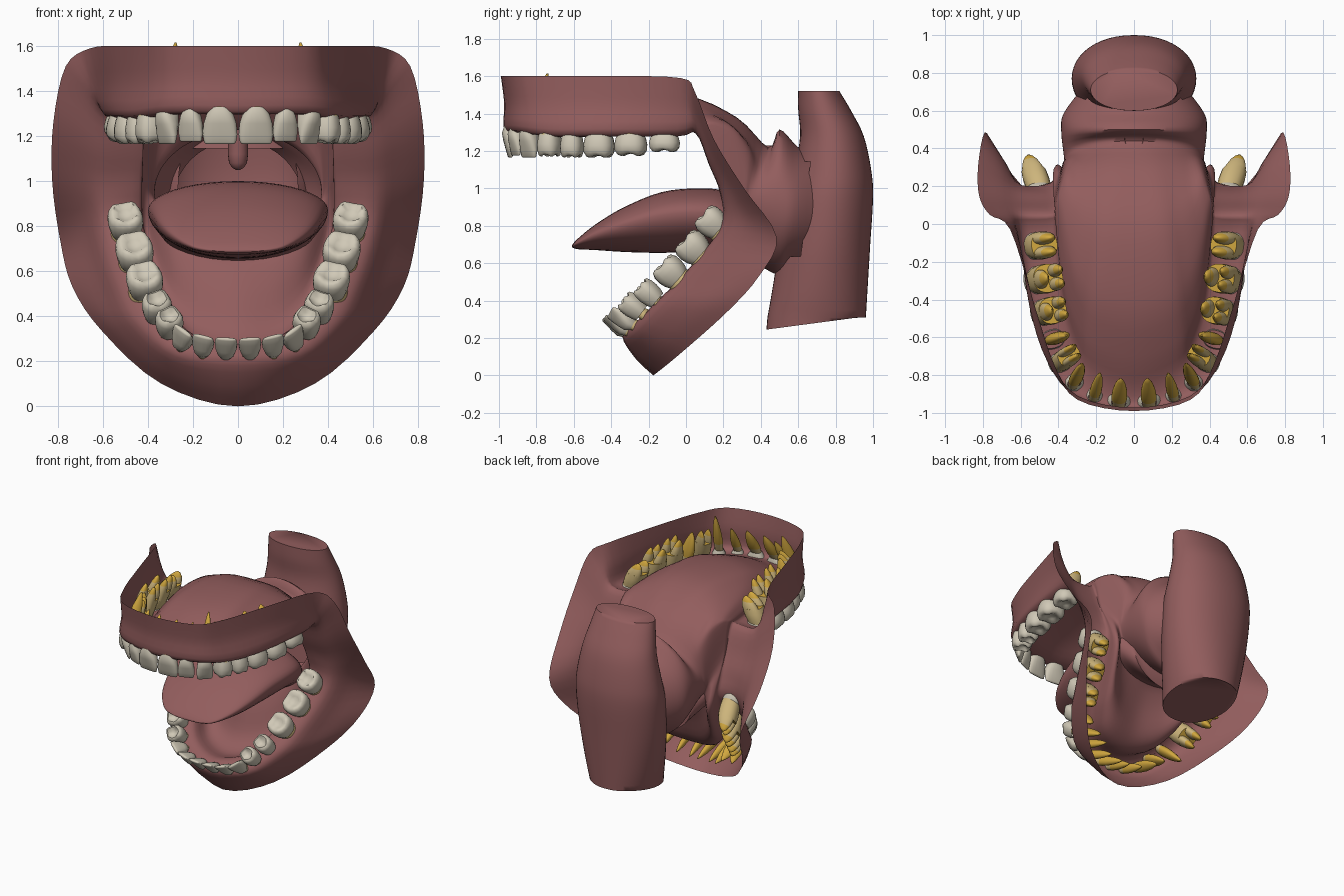
import bpy, bmesh, math
from mathutils import Vector as V

if "Cube" in bpy.data.objects:
    bpy.data.objects.remove(bpy.data.objects["Cube"])


def material(name, rgb):
    m = bpy.data.materials.new(name)
    m.diffuse_color = (*rgb, 1)
    m.use_nodes = True
    m.node_tree.nodes["Principled BSDF"].inputs["Base Color"].default_value = m.diffuse_color
    return m


GUM = material("gum_pink", (0.29, 0.11, 0.11))
ENAMEL = material("enamel_white", (0.63, 0.58, 0.47))
ROOT = material("root_tan", (0.61, 0.46, 0.20))
TIP = material("root_gold", (0.64, 0.39, 0.05))


def spline(pts, n, closed=False):
    """Catmull-Rom samples through the points."""
    m, out = len(pts), []
    for i in range(m if closed else m - 1):
        if closed:
            a, b, c, d = (pts[(i + k) % m] for k in (-1, 0, 1, 2))
        else:
            a, b, c, d = pts[max(i - 1, 0)], pts[i], pts[i + 1], pts[min(i + 2, m - 1)]
        for s in range(n):
            t = s / n
            out.append(0.5 * (2 * b + (c - a) * t + (2 * a - 5 * b + 4 * c - d) * t * t
                              + (3 * b - a - 3 * c + d) * t ** 3))
    return out if closed else out + [pts[-1]]


def loft(bm, rings, mats=None, cap_start=False, cap_end=False):
    vs = [[bm.verts.new(p) for p in r] for r in rings]
    n = len(vs[0])
    for k in range(len(vs) - 1):
        for i in range(n):
            j = (i + 1) % n
            f = bm.faces.new((vs[k][i], vs[k][j], vs[k + 1][j], vs[k + 1][i]))
            f.material_index = mats[k] if mats else 0
    if cap_start:
        bm.faces.new(vs[0][::-1]).material_index = mats[0] if mats else 0
    if cap_end:
        bm.faces.new(vs[-1]).material_index = mats[-1] if mats else 0


def finish(name, bm, mats):
    bmesh.ops.recalc_face_normals(bm, faces=bm.faces[:])
    me = bpy.data.meshes.new(name)
    bm.to_mesh(me)
    bm.free()
    for m in mats:
        me.materials.append(m)
    ob = bpy.data.objects.new(name, me)
    bpy.context.collection.objects.link(ob)
    bpy.context.view_layer.objects.active = ob
    ob.select_set(True)
    bpy.ops.object.shade_smooth_by_angle(angle=math.radians(60))
    ob.select_set(False)


# --- mouth lining: rings from the free rim, over the gums, into the throat ---
rim = [V(p) for p in (
    (0, -.99, 1.6), (.30, -.93, 1.6), (.42, -.75, 1.6), (.53, -.42, 1.6), (.655, -.03, 1.59),
    (.765, .05, 1.51), (.82, .15, 1.26), (.825, .31, 1.0), (.79, .485, .74), (.735, .39, .53),
    (.60, .21, .33), (.34, -.05, .10), (0, -.175, 0))]
arch = [V(p) for p in (
    (0, -.925, 1.31), (.27, -.85, 1.31), (.39, -.69, 1.29), (.47, -.42, 1.29), (.51, -.04, 1.29),
    (.51, .055, 1.30), (.515, .125, 1.13), (.52, .19, .97), (.51, .2, .79), (.43, 0, .53),
    (.365, -.13, .40), (.235, -.25, .28), (0, -.31, .24))]
N = len(arch)
flip = lambda p: V((-p.x, p.y, p.z))
outer, inner, middle = [], [], []
for i, c in enumerate(arch):
    before = arch[i - 1] if i else flip(arch[1])
    after = arch[i + 1] if i < N - 1 else flip(arch[N - 2])
    phi = math.radians(132) * min(1, max(0, (i - 4) / 4))
    side = (after - before).cross(V((0, math.sin(phi), math.cos(phi)))).normalized()
    half = min(.08, .045 + .07 * c.x)
    outer.append(c + side * half)
    inner.append(c - side * half)
    bulge = -.008 if i < 4 else .018 if i > 9 else 0
    middle.append(rim[i].lerp(outer[i], .5) + side * bulge)


def oval(w, y_top, y_bot, z, h):
    out = []
    for i in range(N):
        a = math.pi * i / (N - 1)
        f = (1 - math.cos(a)) / 2
        out.append(V((w * math.sin(a), y_top + (y_bot - y_top) * f, z + h * math.cos(a))))
    return out


fauces = oval(.37, .44, .25, .95, .27)
rings = [rim, middle, outer, inner]
for t, vault, floor in ((.14, .10, .12), (.35, .21, .13), (.65, .25, .02), (.87, .15, -.04)):
    ring = []
    for i in range(N):
        c = math.cos(math.pi * i / (N - 1))
        p = inner[i].lerp(fauces[i], t)
        p += V((0, 0, vault)) * max(0, c) ** .5 + V((0, .74, -.67)) * floor * max(0, -c) ** .5
        ring.append(p)
    rings.append(ring)
rings += [fauces, oval(.385, .50, .47, .93, .385), oval(.375, .60, .56, .9, .32),
          oval(.29, .70, .70, .9, .28)]
rings = [spline(r + [flip(p) for p in r[-2:0:-1]], 4, True) for r in rings]
columns = [spline([r[k] for r in rings], 4) for k in range(len(rings[0]))]
bm = bmesh.new()
loft(bm, [list(r) for r in zip(*columns)])
finish("mouth_lining", bm, [GUM])

# --- pharynx: upright tube, open towards the mouth, capped at both ends ---
bm = bmesh.new()
tube = []
sections = [V(s) for s in ((1.52, .60, .82), (1.42, .60, .88), (1.28, .61, .95), (1.1, .58, .99),
                           (.95, .54, 1.0), (.7, .50, .985), (.45, .46, .97), (.28, .43, .96))]
widths = [V((w, 0, 0)) for w in (.23, .25, .28, .315, .33, .315, .275, .235)]
for s, w in zip(spline(sections, 4), spline(widths, 4)):
    z, y0, y1 = s
    tilt = .035 if z < .3 else 0
    ring = []
    for k in range(48):
        a = math.tau * k / 48
        co, si = math.cos(a), math.sin(a)
        ring.append(V((w.x * math.copysign(abs(co) ** .93, co), (y0 + y1) / 2 + (y1 - y0) / 2 * si,
                       z + tilt * si)))
    tube.append(ring)
loft(bm, tube, cap_start=True, cap_end=True)
opening = [f for f in bm.faces if abs(f.calc_center_median().x) < .27
           and .66 < f.calc_center_median().z < 1.15 and f.calc_center_median().y < .66]
bmesh.ops.delete(bm, geom=opening, context='FACES')
finish("pharynx", bm, [GUM])

# --- tongue: cross-sections from tip to root, with a sharp side edge ---
bm = bmesh.new()
body = []
spans = [V(s) for s in ((-.61, .685, .695), (-.58, .675, .73), (-.48, .67, .81), (-.33, .66, .90),
                        (-.13, .655, .98), (.07, .66, 1.0), (.22, .62, .98), (.34, .52, .88))]
spread = [V((w, 0, 0)) for w in (.10, .20, .29, .35, .385, .40, .37, .28)]
for s, w in zip(spline(spans, 4), spline(spread, 4)):
    y, lo, hi = s
    edge = lo + .62 * (hi - lo)
    ring = []
    for k in range(40):
        a = math.tau * k / 40
        co, si = math.cos(a), math.sin(a)
        ring.append(V((w.x * co, y, edge + si * ((hi - edge) if si > 0 else (edge - lo)))))
    body.append(ring)
loft(bm, body, cap_start=True, cap_end=True)
finish("tongue", bm, [GUM])

# --- uvula ---
bm = bmesh.new()
loft(bm, [[V((r * math.cos(math.tau * k / 20), .45 + r * math.sin(math.tau * k / 20), z))
           for k in range(20)]
          for z, r in ((1.23, .05), (1.2, .045), (1.12, .045), (1.08, .04), (1.06, .026), (1.05, .01))],
     cap_end=True)
finish("uvula", bm, [GUM])


# --- teeth: crown rings along the axis, then a root trunk with one to three tips ---
def section(c, u, v, a, b, power=.8, lift=None):
    out = []
    for k in range(20):
        t = math.tau * k / 20
        co, si = math.cos(t), math.sin(t)
        p = c + u * a * math.copysign(abs(co) ** power, co) + v * b * math.copysign(abs(si) ** power, si)
        out.append(p + lift * -math.cos(4 * t) if lift else p)
    return out


INCISOR = ((0, .80, .12), (.04, .92, .22), (.25, 1, .45), (.55, .95, .75), (.8, .78, .92), (1, .5, .7))
MOLAR = ((.2, .12, .12), (.14, .4, .4), (.0, .66, .66), (.05, .86, .86), (.22, .98, .98),
         (.5, 1, 1), (.8, .92, .92), (1, .78, .82))
SPOTS = {2: [(-.45, 0, .42, .75), (.45, 0, .42, .75)],
         3: [(-.42, .42, .42, .42), (.42, .42, .42, .42), (0, -.45, .6, .42)]}


def tooth(name, centre, up, tangent, w, d, length, tip, roots):
    bm = bmesh.new()
    u = (tangent - up * tangent.dot(up)).normalized()
    v = up.cross(u)
    shape = INCISOR if roots == 0 else MOLAR
    top, neck = centre + up * length / 2, centre - up * length / 2
    crown = [section(top.lerp(neck, t), u, v, w / 2 * a, d / 2 * b,
                     lift=up * .007 if roots and 0 < a < .9 and t < .1 else None)
             for t, a, b in shape]
    loft(bm, crown, cap_start=True)
    if roots < 2:
        loft(bm, [section(neck.lerp(tip, t), u, v, w / 2 * a, d / 2 * b, .95)
                  for t, a, b in ((-.08, .45, .6), (.2, .55, .8), (.45, .5, .8), (.7, .38, .6),
                                  (.9, .2, .3), (1, .06, .08))],
             [1, 2, 2, 2, 2], cap_end=True)
    else:
        loft(bm, [section(neck.lerp(tip, t), u, v, w / 2 * s, d / 2 * s, .85)
                  for t, s in ((-.05, .8), (.15, .88), (.35, .9), (.55, .86), (.56, .4))],
             [1, 1, 1, 2], cap_end=True)
        for du, dv, a, b in SPOTS[roots]:
            off = u * du * w / 2 + v * dv * d / 2
            loft(bm, [section(neck.lerp(tip, t) + off, u, v, w / 2 * a * s, d / 2 * b * s, .95)
                      for t, s in ((.3, 1), (.6, .95), (.8, .7), (.93, .4), (1, .1))],
                 [1, 1, 2, 2], cap_end=True)
    finish(name, bm, [ENAMEL, ROOT, TIP])


# x, y of crown; x, y, z of root tip; width, depth; crown bottom, crown top; roots
UPPER = [(.08, -.94, .07, -.82, 1.53, .155, .095, 1.165, 1.33, 0),
         (.21, -.91, .18, -.79, 1.53, .115, .09, 1.175, 1.32, 0),
         (.315, -.84, .277, -.74, 1.615, .115, .11, 1.165, 1.325, 0),
         (.385, -.73, .31, -.67, 1.53, .12, .14, 1.175, 1.30, 2),
         (.43, -.61, .36, -.59, 1.53, .12, .14, 1.17, 1.29, 1),
         (.465, -.465, .40, -.45, 1.53, .165, .17, 1.17, 1.29, 3),
         (.495, -.295, .42, -.28, 1.52, .175, .18, 1.18, 1.29, 3),
         (.515, -.115, .44, -.11, 1.47, .165, .16, 1.20, 1.29, 2)]
# x, y, z of crown; width, depth; crown length, root length; forward lean; roots
LOWER = [(.053, -.385, .265, .10, .08, .14, .24, .86, 0), (.155, -.375, .275, .10, .085, .14, .24, .86, 0),
         (.245, -.345, .305, .105, .10, .14, .26, .88, 0), (.305, -.285, .37, .115, .12, .12, .24, .80, 1),
         (.36, -.20, .44, .12, .13, .12, .24, .76, 1), (.415, -.085, .555, .165, .16, .12, .22, .74, 2),
         (.46, .035, .685, .175, .165, .12, .22, .74, 2), (.50, .135, .82, .16, .155, .12, .22, .74, 2)]


def row(label, specs):
    for i, s in enumerate(specs):
        before = specs[i - 1][0] if i else V((-s[0].x, s[0].y, s[0].z))
        after = specs[i + 1][0] if i < 7 else s[0]
        tangent = (after - before).normalized()
        for side, word in ((1, "right"), (-1, "left")):
            m = lambda p: V((p.x * side, p.y, p.z))
            tooth(f"{label}_tooth_{i + 1}_{word}", m(s[0]), m(s[1]), m(tangent), *s[2:5], m(s[5]), s[6])


uppers, lowers = [], []
for x, y, tx, ty, tz, w, d, z0, z1, n in UPPER:
    uppers.append((V((x, y, (z0 + z1) / 2)), V((0, 0, -1)), w, d, z1 - z0, V((tx, ty, tz)), n))
for i, (x, y, z, w, d, crown, root, lean, n) in enumerate(LOWER):
    up = V((0, -lean, math.sqrt(1 - lean * lean)))
    c = V((x, y, z))
    shift = V((-.02, .03, .03)) if i < 4 else V((.1 * x, 0, 0))
    lowers.append((c, up, w, d, crown, c - up * (crown / 2 + root) + shift, n))
row("upper", uppers)
row("lower", lowers)
